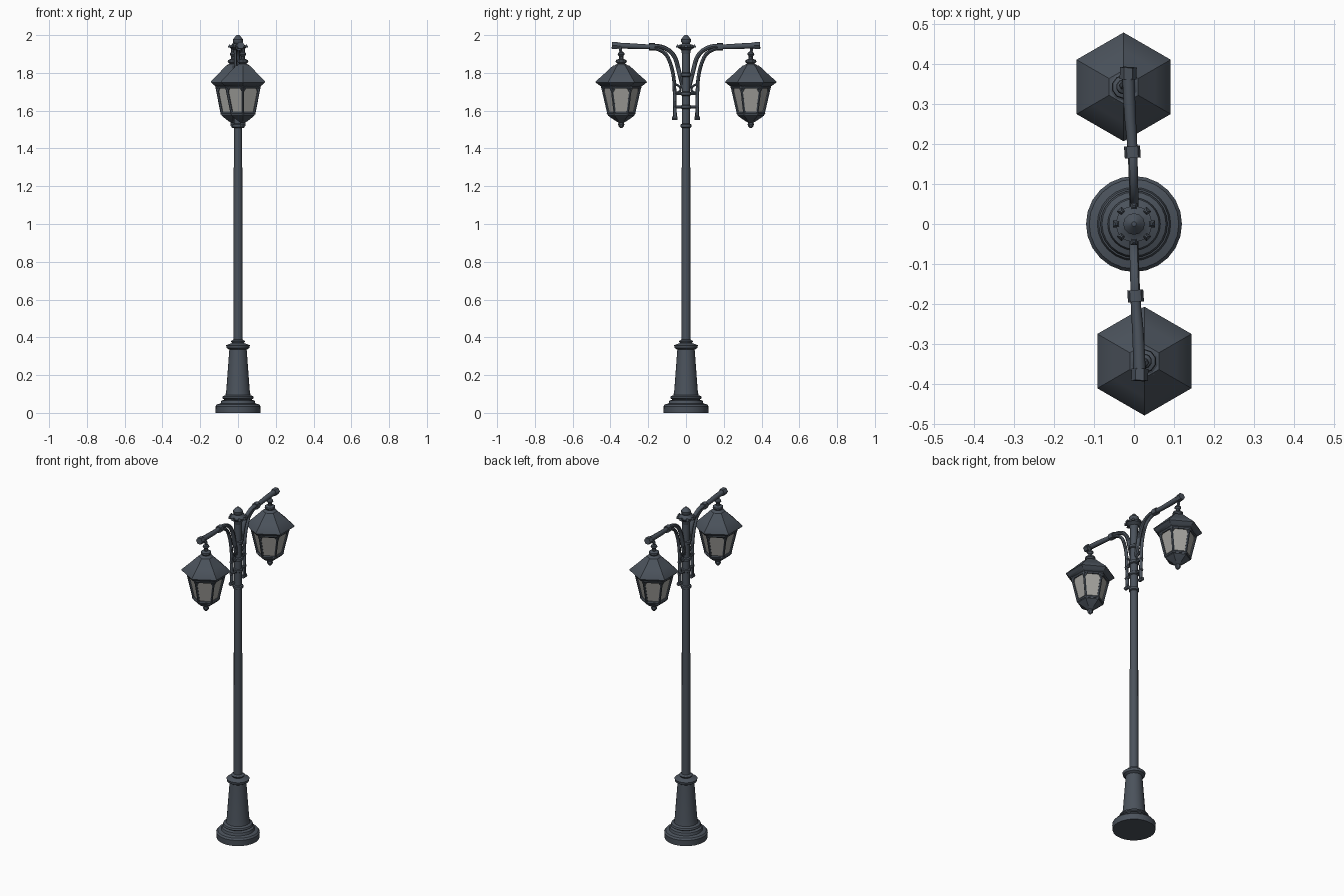
import bpy, math
from mathutils import Vector, Matrix

if "Cube" in bpy.data.objects:
    bpy.data.objects.remove(bpy.data.objects["Cube"])


def material(name, rgb):
    m = bpy.data.materials.new(name)
    m.diffuse_color = (*rgb, 1)
    m.use_nodes = True
    m.node_tree.nodes["Principled BSDF"].inputs["Base Color"].default_value = m.diffuse_color
    return m


iron = material("dark iron", (0.07, 0.085, 0.106))
pane = material("frosted glass", (0.36, 0.355, 0.335))


def finish(name, mesh, mat, angle, place):
    mesh.materials.clear()
    mesh.materials.append(mat)
    mesh.transform(place)
    ob = bpy.data.objects.new(name, mesh)
    bpy.context.collection.objects.link(ob)
    bpy.ops.object.select_all(action='DESELECT')
    ob.select_set(True)
    bpy.context.view_layer.objects.active = ob
    bpy.ops.object.shade_smooth_by_angle(angle=math.radians(angle))
    return ob


def lathe(name, profile, sides, mat=iron, place=Matrix(), angle=35):
    """Turn (radius, z) pairs, listed bottom to top, into a capped solid."""
    verts, faces = [], []
    for r, z in profile:
        for i in range(sides):
            a = math.pi / 2 + math.tau * i / sides
            verts.append((r * math.cos(a), r * math.sin(a), z))
    for k in range(len(profile) - 1):
        for i in range(sides):
            j = (i + 1) % sides
            b, t = k * sides, (k + 1) * sides
            faces.append((b + i, b + j, t + j, t + i))
    faces.append(tuple(reversed(range(sides))))
    faces.append(tuple(range(len(verts) - sides, len(verts))))
    mesh = bpy.data.meshes.new(name)
    mesh.from_pydata(verts, [], faces)
    return finish(name, mesh, mat, angle, place)


def tube(name, points, radius, place=Matrix(), closed=False, res=1):
    """Sweep a round section along points (x, y, z, optional radius factor)."""
    cu = bpy.data.curves.new(name, 'CURVE')
    cu.dimensions = '3D'
    cu.bevel_depth, cu.bevel_resolution = radius, res
    cu.use_fill_caps = True
    cu.resolution_u = 5
    smooth = len(points) > 2 and not closed
    sp = cu.splines.new('NURBS' if smooth else 'POLY')
    sp.points.add(len(points) - 1)
    for p, co in zip(sp.points, points):
        p.co = (*co[:3], 1)
        p.radius = co[3] if len(co) > 3 else 1
    sp.use_cyclic_u = closed
    if smooth:
        sp.order_u = 3
        sp.use_endpoint_u = True
    tmp = bpy.data.objects.new(name + "_path", cu)
    mesh = bpy.data.meshes.new_from_object(tmp)
    bpy.data.objects.remove(tmp)
    return finish(name, mesh, iron, 45, place)


# Pedestal and column
lathe("pedestal", [(0.118, 0), (0.12, 0.035), (0.112, 0.045), (0.092, 0.05),
                   (0.088, 0.065), (0.072, 0.07), (0.084, 0.078), (0.08, 0.088),
                   (0.066, 0.094), (0.062, 0.12), (0.046, 0.335), (0.06, 0.343),
                   (0.063, 0.358), (0.048, 0.364), (0.032, 0.37), (0.038, 0.38),
                   (0.024, 0.388)], 24)
lathe("column", [(0.025, 0.37), (0.0245, 0.66), (0.0235, 1.1), (0.0215, 1.5),
                 (0.021, 1.92)], 12)
for z, r in [(1.52, 0.029), (1.62, 0.027), (1.69, 0.029), (1.79, 0.028)]:
    lathe("column_collar", [(0.02, z - 0.012), (r, z - 0.007), (r, z + 0.007),
                            (0.02, z + 0.012)], 12)

# Crown finial
lathe("crown_finial", [(0.021, 1.9), (0.026, 1.922), (0.044, 1.934), (0.046, 1.942),
                       (0.028, 1.948), (0.02, 1.956), (0.027, 1.966), (0.027, 1.978),
                       (0.016, 1.99), (0.006, 2.0)], 12)
for i in range(8):
    a = math.tau * i / 8
    lathe("crown_leaf", [(0.012, 0), (0.012, 0.006), (0.003, 0.016)], 4, place=
          Matrix.Translation((0.044 * math.cos(a), 0.044 * math.sin(a), 1.934))
          @ Matrix.Rotation(a + math.pi / 4, 4, 'Z'))

CX, CY = -0.026, 0.343   # lantern centre on the back side


def hexagon(r, z):
    return [(CX + r * math.cos(math.pi / 6 + math.pi / 3 * i),
             CY + r * math.sin(math.pi / 6 + math.pi / 3 * i), z) for i in range(6)]


for spin in (0, math.pi):
    side = Matrix.Rotation(spin, 4, 'Z')
    lamp = side @ Matrix.Translation((CX, CY, 0))

    # Main arm with its collar and end knob
    tube("main_arm", [(0, 0.015, 1.72, 1), (0, 0.035, 1.80, 1), (0, 0.06, 1.90, 1),
                      (-0.002, 0.13, 1.944, 1), (-0.004, 0.2, 1.937, 1.1),
                      (-0.012, 0.29, 1.942, 1.3), (-0.014, 0.385, 1.946, 1.35)],
         0.0115, side, res=2)
    tube("arm_collar", [(-0.003, 0.165, 1.938), (-0.005, 0.195, 1.938)], 0.02, side, res=2)
    tube("arm_end_knob", [(-0.015, 0.362, 1.944), (-0.014, 0.392, 1.946)], 0.021, side)

    # Curved brace running down beside the column
    tube("arm_brace", [(-0.003, 0.18, 1.934), (-0.002, 0.115, 1.92), (0, 0.08, 1.85),
                       (0, 0.063, 1.77), (0, 0.06, 1.69), (0, 0.058, 1.56)],
         0.0095, side, res=2)
    tube("brace_foot", [(0, 0.045, 1.56), (0, 0.075, 1.56)], 0.011, side)
    for z in (1.62, 1.69):
        tube("brace_link", [(0, 0.01, z), (0, 0.07, z)], 0.009, side)
    tube("brace_scroll", [(0, 0.056, 1.74), (0, 0.03, 1.73), (0, 0.028, 1.70),
                          (0, 0.05, 1.695)], 0.007, side)

    # Hanger from the arm to the roof
    tube("hanger_link", [(-0.014, 0.355, 1.945), (-0.03, 0.349, 1.932),
                         (CX, CY, 1.905), (CX, CY, 1.87)], 0.009, side)
    lathe("roof_finial", [(0.042, 1.835), (0.03, 1.843), (0.02, 1.848), (0.03, 1.858),
                          (0.028, 1.868), (0.012, 1.874), (0.011, 1.888), (0.019, 1.897),
                          (0.017, 1.905), (0.008, 1.912)], 10, place=lamp)

    # Six sided roof with a turned-under eave
    lathe("lantern_roof", [(0.098, 1.725), (0.112, 1.732), (0.122, 1.739), (0.136, 1.75),
                           (0.134, 1.756), (0.09, 1.795), (0.042, 1.84)], 6,
          place=lamp, angle=30)

    # Glass body, corner bars and rails
    lathe("lantern_glass", [(0.063, 1.58), (0.098, 1.735)], 6, pane, lamp)
    top, low = hexagon(0.102, 1.732), hexagon(0.067, 1.58)
    for a, b in zip(low, top):
        tube("corner_bar", [a, b], 0.007, side)
    tube("top_rail", hexagon(0.1, 1.724), 0.008, side, closed=True)
    tube("bottom_rail", hexagon(0.069, 1.586), 0.008, side, closed=True)

    # Small brackets at the upper corners of each pane
    for i in range(6):
        p, q = Vector(top[i]), Vector(top[(i + 1) % 6])
        lo = Vector(low[i])
        lo2 = Vector(low[(i + 1) % 6])
        tube("pane_bracket", [p.lerp(lo, 0.22), p.lerp(q, 0.22)], 0.005, side)
        tube("pane_bracket", [q.lerp(lo2, 0.22), q.lerp(p, 0.22)], 0.005, side)

    # Tapered bottom with drop finial
    lathe("lantern_bottom", [(0.004, 1.508), (0.014, 1.518), (0.017, 1.528), (0.014, 1.536),
                             (0.03, 1.546), (0.054, 1.562), (0.07, 1.574), (0.07, 1.583)],
          6, place=lamp, angle=30)
